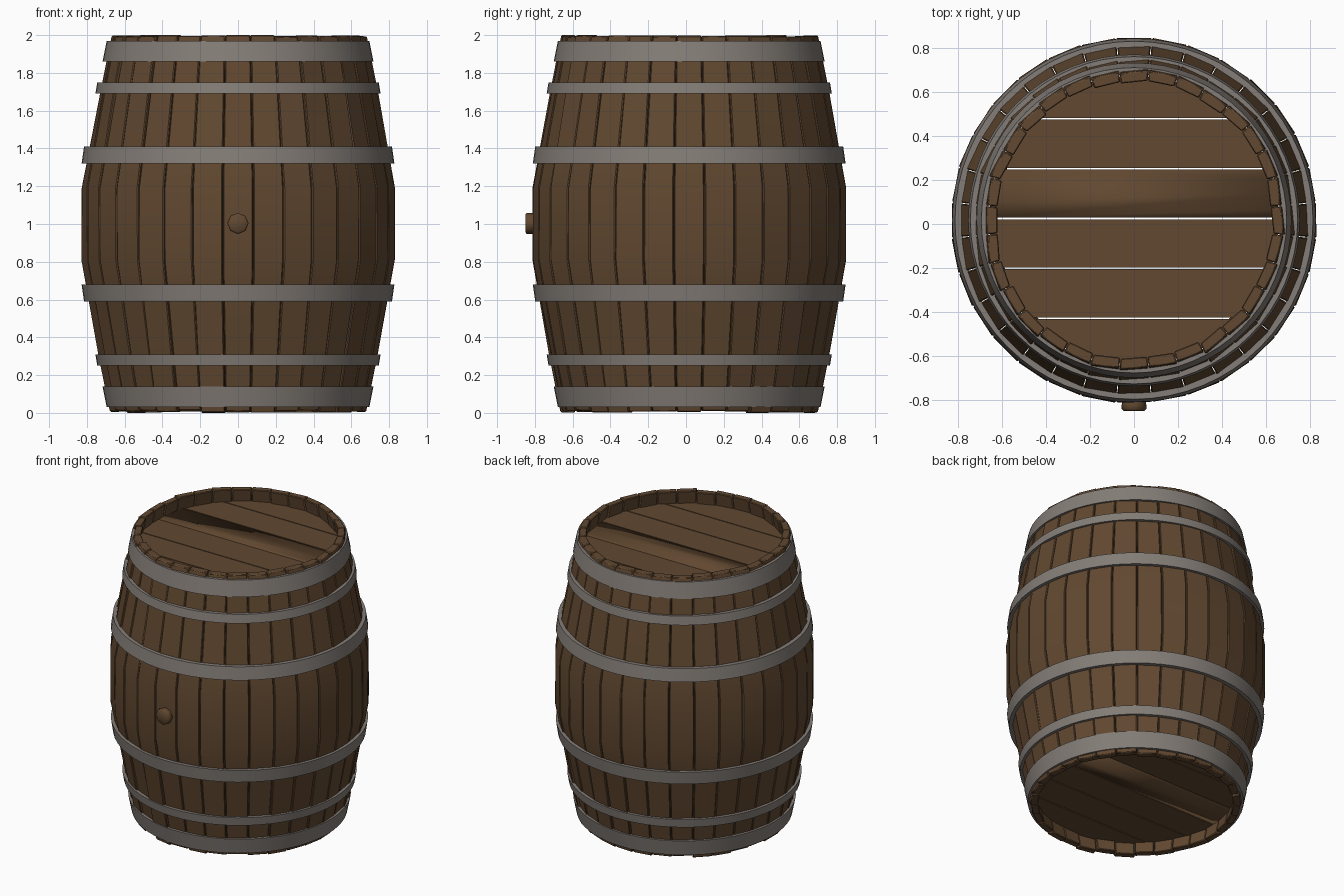
import bpy, bmesh, math, random
from mathutils import Vector

random.seed(7)
cube = bpy.data.objects.get("Cube")
if cube:
    bpy.data.objects.remove(cube, do_unlink=True)

CY = 0.017          # barrel axis, pushed back by the bung
STAVES = 32
THICK = 0.048


def material(name, colour):
    m = bpy.data.materials.new(name)
    m.use_nodes = True
    m.diffuse_color = (*colour, 1)
    m.node_tree.nodes["Principled BSDF"].inputs["Base Color"].default_value = (*colour, 1)
    return m


wood = material("brown_wood", (0.12, 0.065, 0.03))
iron = material("grey_iron", (0.23, 0.205, 0.185))


def finish(bm, name, mat, angle=35, bevel=0):
    bmesh.ops.recalc_face_normals(bm, faces=bm.faces)
    me = bpy.data.meshes.new(name)
    bm.to_mesh(me)
    bm.free()
    me.materials.append(mat)
    ob = bpy.data.objects.new(name, me)
    bpy.context.collection.objects.link(ob)
    ob.location.y = CY
    if bevel:
        mod = ob.modifiers.new("soft_edges", 'BEVEL')
        mod.width, mod.segments = bevel, 1
        mod.limit_method, mod.angle_limit = 'ANGLE', math.radians(50)
    bpy.ops.object.select_all(action='DESELECT')
    ob.select_set(True)
    bpy.context.view_layer.objects.active = ob
    bpy.ops.object.shade_smooth_by_angle(angle=math.radians(angle))
    return ob


def polar(r, a, z):
    return Vector((r * math.sin(a), -r * math.cos(a), z))


def bridge(bm, loops):
    for a, b in zip(loops, loops[1:]):
        for i in range(len(a)):
            j = (i + 1) % len(a)
            bm.faces.new((a[i], a[j], b[j], b[i]))


# Staves: bulging boards, each slightly out of line at its ends
half = [(0, 0.678), (0.3, 0.738), (0.65, 0.803), (0.81, 0.833)]
profile = half + [(2 - z, r) for z, r in reversed(half)]
bm = bmesh.new()
step = math.tau / STAVES
for k in range(STAVES):
    mid = k * step
    wobble = {end: [random.uniform(-0.008, 0.008) for _ in range(2)] for end in (0, 1)}
    trim = [random.uniform(0, 0.014), random.uniform(0, 0.008)]
    rings = []
    for z, r in profile:
        end = int(z > 1)
        slack = min(1, abs(z - 1) * 1.4)
        left, right = [r + w * slack for w in wobble[end]]
        if z == 0:
            z += trim[0]
        elif z == 2 and k:
            z -= trim[1]
        h = step / 2 - 0.0022
        corners = ((left, -h), (right, h), (right - THICK, h), (left - THICK, -h))
        rings.append([bm.verts.new(polar(q, mid + a, z)) for q, a in corners])
    bridge(bm, rings)
    bm.faces.new(rings[0][::-1])
    bm.faces.new(rings[-1])
finish(bm, "staves", wood, bevel=0.005)

# Hoops: (bottom, top, lower radius, upper radius) for the upper half, mirrored below
hoops = {"middle": (1.32, 1.41, 0.828, 0.815),
         "shoulder": (1.69, 1.75, 0.755, 0.745),
         "end": (1.86, 1.97, 0.717, 0.695)}
for place, (z0, z1, r0, r1) in hoops.items():
    for side in ("upper", "lower"):
        bm = bmesh.new()
        section = ((r0, z0), (r1, z1), (r1 - 0.03, z1), (r0 - 0.03, z0))
        loops = []
        for k in range(STAVES * 2):
            a = k * step / 2
            loops.append([bm.verts.new(polar(r, a, z if side == "upper" else 2 - z))
                          for r, z in section])
        bridge(bm, loops + loops[:1])
        finish(bm, f"{side}_{place}_hoop", iron)

# Lids: six boards across, trimmed to a circle, with thin gaps between
RL, BOARD, GAP = 0.66, 0.2275, 0.007
for name, z in (("top_lid", 1.865), ("bottom_lid", 0.095)):
    for n in range(6):
        y0 = (n - 3) * BOARD + GAP / 2 + 0.008
        y1 = y0 + BOARD - GAP
        y0, y1 = max(y0, -RL), min(y1, RL)
        ys = [y0 + (y1 - y0) * t / 6 for t in range(7)]
        rim = [(math.sqrt(max(RL * RL - y * y, 0.0004)), y) for y in ys]
        outline = rim + [(-x, y) for x, y in reversed(rim)]
        bm = bmesh.new()
        low = [bm.verts.new((x, y, z)) for x, y in outline]
        high = [bm.verts.new((x, y, z + 0.04)) for x, y in outline]
        bridge(bm, [low, high])
        bm.faces.new(low[::-1])
        bm.faces.new(high)
        # the centre board is worn round, so it shades as one soft surface
        finish(bm, f"{name}_board_{n + 1}", wood, angle=180 if n == 3 else 35)

# Bung: short eight-sided plug on the front
bm = bmesh.new()
rings = []
for y, r in ((-0.79, 0.05), (-0.84, 0.056), (-0.86, 0.056), (-0.868, 0.046)):
    rings.append([bm.verts.new((r * math.cos(k * math.tau / 8), y,
                                1.003 + r * math.sin(k * math.tau / 8))) for k in range(8)])
bridge(bm, rings)
bm.faces.new(rings[0])
bm.faces.new(rings[-1])
finish(bm, "bung", wood, angle=50)
